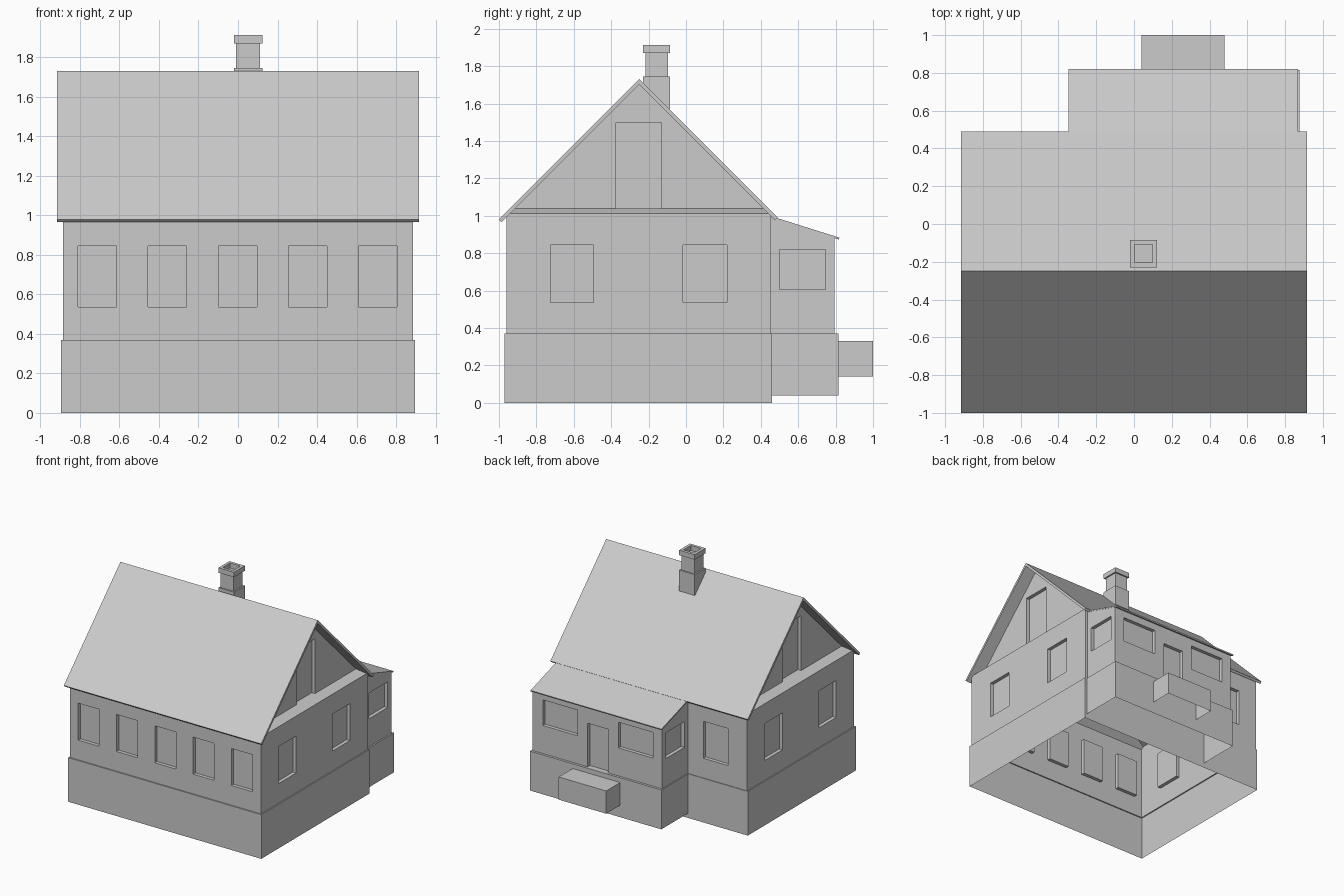
import bpy, bmesh
from mathutils import Vector

if "Cube" in bpy.data.objects:
    bpy.data.objects.remove(bpy.data.objects["Cube"], do_unlink=True)

grey = bpy.data.materials.new("plain_grey")
grey.use_nodes = True
grey.diffuse_color = (0.6, 0.6, 0.6, 1)
grey.node_tree.nodes["Principled BSDF"].inputs["Base Color"].default_value = (0.6, 0.6, 0.6, 1)

RECESS = 0.03
Z = Vector((0, 0, 1))


def finish(name, bm, solid=False):
    bmesh.ops.remove_doubles(bm, verts=bm.verts, dist=0.0005)
    if solid:
        bmesh.ops.recalc_face_normals(bm, faces=bm.faces)
    mesh = bpy.data.meshes.new(name)
    bm.to_mesh(mesh)
    bm.free()
    mesh.materials.append(grey)
    obj = bpy.data.objects.new(name, mesh)
    bpy.context.collection.objects.link(obj)
    return obj


def face(bm, *pts):
    return bm.faces.new([bm.verts.new(p) for p in pts])


def panel(bm, side, offset, a, b, z0, z1, openings=()):
    """Upright wall from a to b on one side, with recessed openings (a0, a1, z0, z1)."""
    axis = 0 if side in ("front", "back") else 1
    flip = side in ("back", "left")
    out = {"front": (0, -1, 0), "back": (0, 1, 0), "right": (1, 0, 0), "left": (-1, 0, 0)}[side]
    inward = -RECESS * Vector(out)

    def at(u, z):
        return Vector((u, offset, z)) if axis == 0 else Vector((offset, u, z))

    def quad(*pts):
        face(bm, *(reversed(pts) if flip else pts))

    us = sorted({a, b, *(v for o in openings for v in o[:2])})
    zs = sorted({z0, z1, *(v for o in openings for v in o[2:])})
    for u, v in zip(us, us[1:]):
        for p, q in zip(zs, zs[1:]):
            mu, mz = (u + v) / 2, (p + q) / 2
            if not any(o[0] < mu < o[1] and o[2] < mz < o[3] for o in openings):
                quad(at(u, p), at(v, p), at(v, q), at(u, q))
    for u, v, p, q in openings:
        rim = [at(u, p), at(v, p), at(v, q), at(u, q)]
        deep = [c + inward for c in rim]
        quad(*deep)
        for i in range(4):
            j = (i + 1) % 4
            quad(rim[i], rim[j], deep[j], deep[i])


def trim(bm, point, normal):
    """Cut away everything on the normal side of a plane."""
    bmesh.ops.remove_doubles(bm, verts=bm.verts, dist=0.0005)
    bmesh.ops.bisect_plane(bm, geom=bm.verts[:] + bm.edges[:] + bm.faces[:],
                           plane_co=point, plane_no=normal, clear_outer=True)


def room(bm, rect, z0, z1, sides, holes=None):
    x0, x1, y0, y1 = rect
    spans = {"front": (y0, x0, x1), "back": (y1, x0, x1), "left": (x0, y0, y1), "right": (x1, y0, y1)}
    for s in sides:
        panel(bm, s, *spans[s], z0, z1, (holes or {}).get(s, ()))


def ring(bm, outer, inner, z):
    """Flat upward ledge between two rectangles."""
    def corners(r):
        return [(r[0], r[2], z), (r[1], r[2], z), (r[1], r[3], z), (r[0], r[3], z)]
    o, i = corners(outer), corners(inner)
    for k in range(4):
        n = (k + 1) % 4
        face(bm, o[k], o[n], i[n], i[k])


def prism(name, profile, x0, x1):
    """Solid with a (y, z) profile extruded along x."""
    bm = bmesh.new()
    f = face(bm, *[(x0, y, z) for y, z in profile])
    ext = bmesh.ops.extrude_face_region(bm, geom=[f], use_keep_orig=True)
    bmesh.ops.translate(bm, vec=(x1 - x0, 0, 0),
                        verts=[g for g in ext["geom"] if isinstance(g, bmesh.types.BMVert)])
    return finish(name, bm, True)


ALL = ("front", "right", "back", "left")
MAIN, MAIN_BASE = (-0.885, 0.885, -0.96, 0.455), (-0.895, 0.895, -0.97, 0.46)
ANNEX, ANNEX_BASE = (-0.335, 0.865, 0.455, 0.795), (-0.342, 0.877, 0.455, 0.815)

# Main house plinth, open underneath
bm = bmesh.new()
room(bm, MAIN_BASE, 0, 0.37, ALL)
ring(bm, MAIN_BASE, MAIN, 0.37)
finish("main_plinth", bm)

# Main house walls with recessed windows
low, high = 0.535, 0.845
side_windows = [(-0.725, -0.495, low, high), (-0.015, 0.22, low, high)]
bm = bmesh.new()
room(bm, MAIN, 0.37, 1.0, ALL, {
    "front": [(c - 0.0975, c + 0.0975, low, high) for c in (-0.712, -0.357, -0.002, 0.353, 0.708)],
    "left": side_windows, "right": side_windows,
    "back": [(-0.71, -0.48, low, high)]})
finish("main_walls", bm)

# Set-back gables with a sloping ledge below
for side, s in (("right", 1), ("left", -1)):
    bm = bmesh.new()
    panel(bm, side, s * 0.805, -0.96, 0.46, 1.04, 1.72, [(-0.375, -0.13, 1.04, 1.5)])
    for d in (-1, 1):
        trim(bm, (0, -0.25, 1.715), (0, d, 1))
    ledge = [(s * 0.885, -0.955, 1.0), (s * 0.885, 0.455, 1.0),
             (s * 0.885, 0.455, 1.012), (s * 0.885, -0.955, 1.012)]
    shelf = [ledge[3], ledge[2], (s * 0.805, 0.425, 1.04), (s * 0.805, -0.925, 1.04)]
    for q in (ledge, shelf):
        face(bm, *(q if s > 0 else reversed(q)))
    finish(side + "_gable", bm)

# Main roof, a thin folded slab
prism("main_roof", [(-1.0, 0.98), (-0.25, 1.73), (0.49, 0.99),
                    (0.476, 0.976), (-0.25, 1.702), (-0.986, 0.966)], -0.915, 0.915)

# Annex plinth, open underneath
bm = bmesh.new()
room(bm, ANNEX_BASE, 0.04, 0.37, ("right", "back", "left"))
ring(bm, ANNEX_BASE, ANNEX, 0.37)
finish("annex_plinth", bm)

# Annex walls with windows and door, tops cut to the roof slope
bm = bmesh.new()
end_window = [(0.5, 0.745, 0.605, 0.82)]
room(bm, ANNEX, 0.37, 1.0, ("right", "back", "left"), {
    "right": end_window, "left": end_window,
    "back": [(0.45, 0.77, 0.605, 0.82), (0.165, 0.355, 0.37, 0.735), (-0.25, 0.07, 0.605, 0.82)]})
trim(bm, (0, 0.82, 0.876), (0, 0.11, 0.35))
finish("annex_walls", bm)

# Annex lean-to roof
prism("annex_roof", [(0.47, 0.993), (0.82, 0.883), (0.817, 0.873), (0.467, 0.983)], -0.347, 0.867)

# Back doorstep, open underneath
bm = bmesh.new()
step = (0.04, 0.48, 0.815, 1.0)
room(bm, step, 0.14, 0.33, ("right", "back", "left"))
face(bm, (0.04, 0.815, 0.33), (0.48, 0.815, 0.33), (0.48, 1.0, 0.33), (0.04, 1.0, 0.33))
finish("doorstep", bm)

# Chimney: stepped square stack with a hollow top
bm = bmesh.new()
cx, cy = 0.051, -0.157


def square(r):
    return (cx - r, cx + r, cy - r, cy + r)


for r, z0, z1 in ((0.072, 1.57, 1.745), (0.06, 1.745, 1.87), (0.072, 1.87, 1.912)):
    room(bm, square(r), z0, z1, ALL)
ring(bm, square(0.072), square(0.06), 1.745)
ring(bm, square(0.06), square(0.072), 1.87)
ring(bm, square(0.072), square(0.048), 1.912)
room(bm, square(0.048), 1.87, 1.912, ALL)
bmesh.ops.reverse_faces(bm, faces=bm.faces[-4:])
a, b, c, d = square(0.048)
face(bm, (a, c, 1.87), (b, c, 1.87), (b, d, 1.87), (a, d, 1.87))
finish("chimney", bm)
